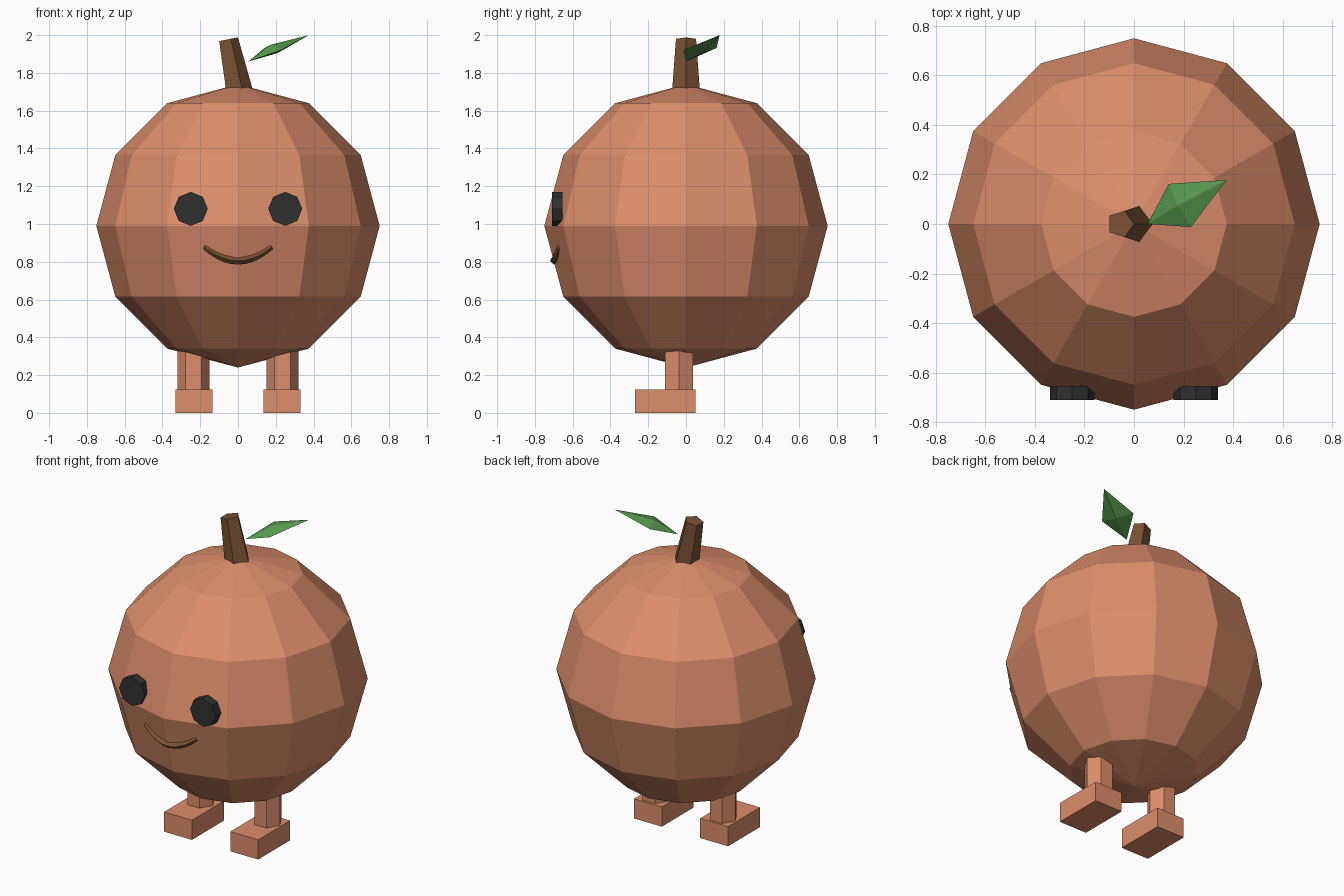
import bpy, bmesh, math
from mathutils import Matrix, Vector

if "Cube" in bpy.data.objects:
    bpy.data.objects.remove(bpy.data.objects["Cube"])


def material(name, rgb):
    m = bpy.data.materials.new(name)
    m.diffuse_color = (*rgb, 1)
    m.use_nodes = True
    m.node_tree.nodes["Principled BSDF"].inputs["Base Color"].default_value = m.diffuse_color
    return m


ORANGE = material("orange skin", (0.72, 0.27, 0.147))
BROWN = material("brown", (0.19, 0.082, 0.033))
BLACK = material("black", (0.03, 0.03, 0.03))
GREEN = material("leaf green", (0.10, 0.34, 0.08))


def finish(name, bm, mat):
    bmesh.ops.recalc_face_normals(bm, faces=bm.faces)
    mesh = bpy.data.meshes.new(name)
    bm.to_mesh(mesh)
    bm.free()
    mesh.materials.append(mat)
    ob = bpy.data.objects.new(name, mesh)
    bpy.context.collection.objects.link(ob)
    return ob


def prism(name, mat, sides, r1, r2, start, end):
    """Tapered prism running from start to end."""
    a, b = Vector(start), Vector(end)
    tilt = Vector((0, 0, 1)).rotation_difference(b - a).to_matrix().to_4x4()
    spin = Matrix.Rotation(math.radians(0), 4, 'Z')
    bm = bmesh.new()
    rings = []
    for r, p in ((r1, a), (r2, b)):
        rings.append([bm.verts.new(p + tilt @ spin @ Vector((
            r * math.cos(i * math.tau / sides), r * math.sin(i * math.tau / sides), 0)))
            for i in range(sides)])
    for i in range(sides):
        j = (i + 1) % sides
        bm.faces.new((rings[0][i], rings[0][j], rings[1][j], rings[1][i]))
    for ring in rings:
        bm.faces.new(ring)
    return finish(name, bm, mat)


def box(name, mat, low, high):
    bm = bmesh.new()
    bmesh.ops.create_cube(bm, size=1)
    lo, hi = Vector(low), Vector(high)
    for v in bm.verts:
        v.co = (lo + hi) / 2 + v.co * (hi - lo)
    return finish(name, bm, mat)


# Round faceted body
bm = bmesh.new()
bmesh.ops.create_uvsphere(bm, u_segments=12, v_segments=6, radius=0.75,
                          matrix=Matrix.Translation((0, 0, 0.99)))
finish("body", bm, ORANGE)

# Leaning five-sided stem
prism("stem", BROWN, 5, 0.078, 0.056, (0.003, 0, 1.69), (-0.055, 0, 1.977))

# Legs, feet and eyes on both sides
for side, s in (("left", -1), ("right", 1)):
    prism(side + "_leg", ORANGE, 6, 0.085, 0.085,
          (s * 0.236, -0.037, 0.10), (s * 0.236, -0.037, 0.40))
    box(side + "_foot", ORANGE, (s * 0.233 - 0.098, -0.27, 0),
        (s * 0.233 + 0.098, 0.05, 0.125))
    prism(side + "_eye", BLACK, 8, 0.09, 0.09,
          (s * 0.25, -0.655, 1.08), (s * 0.25, -0.71, 1.08))

# Smile: diamond section swept along an arc, thinner at the ends
bm = bmesh.new()
rings = []
STEPS = 10
for k in range(STEPS + 1):
    t = 2 * k / STEPS - 1
    x, z = 0.18 * t, 0.805 + 0.073 * t * t
    y = -0.699 + 0.024 * abs(t) ** 1.5
    h = 0.02 - 0.009 * t * t
    d = 0.022 - 0.012 * t * t
    rings.append([bm.verts.new((x + dx * t, y + dy, z + dz)) for dx, dy, dz in
                  ((-0.006, 0, h), (0, -d, 0), (0.006, 0, -h), (0, d, 0))])
for r, q in zip(rings, rings[1:]):
    for i in range(4):
        j = (i + 1) % 4
        bm.faces.new((r[i], r[j], q[j], q[i]))
bm.faces.new(rings[0])
bm.faces.new(rings[-1])
finish("smile", bm, BROWN)

# Diamond leaf with a raised middle on both faces
bm = bmesh.new()
rim = [bm.verts.new(p) for p in ((0.055, 0, 1.86), (0.23, -0.012, 1.922),
                                 (0.375, 0.178, 2.0), (0.14, 0.162, 1.932))]
for p in ((0.177, 0.075, 1.95), (0.21, 0.088, 1.905)):
    mid = bm.verts.new(p)
    for i in range(4):
        bm.faces.new((rim[i], rim[(i + 1) % 4], mid))
finish("leaf", bm, GREEN)
